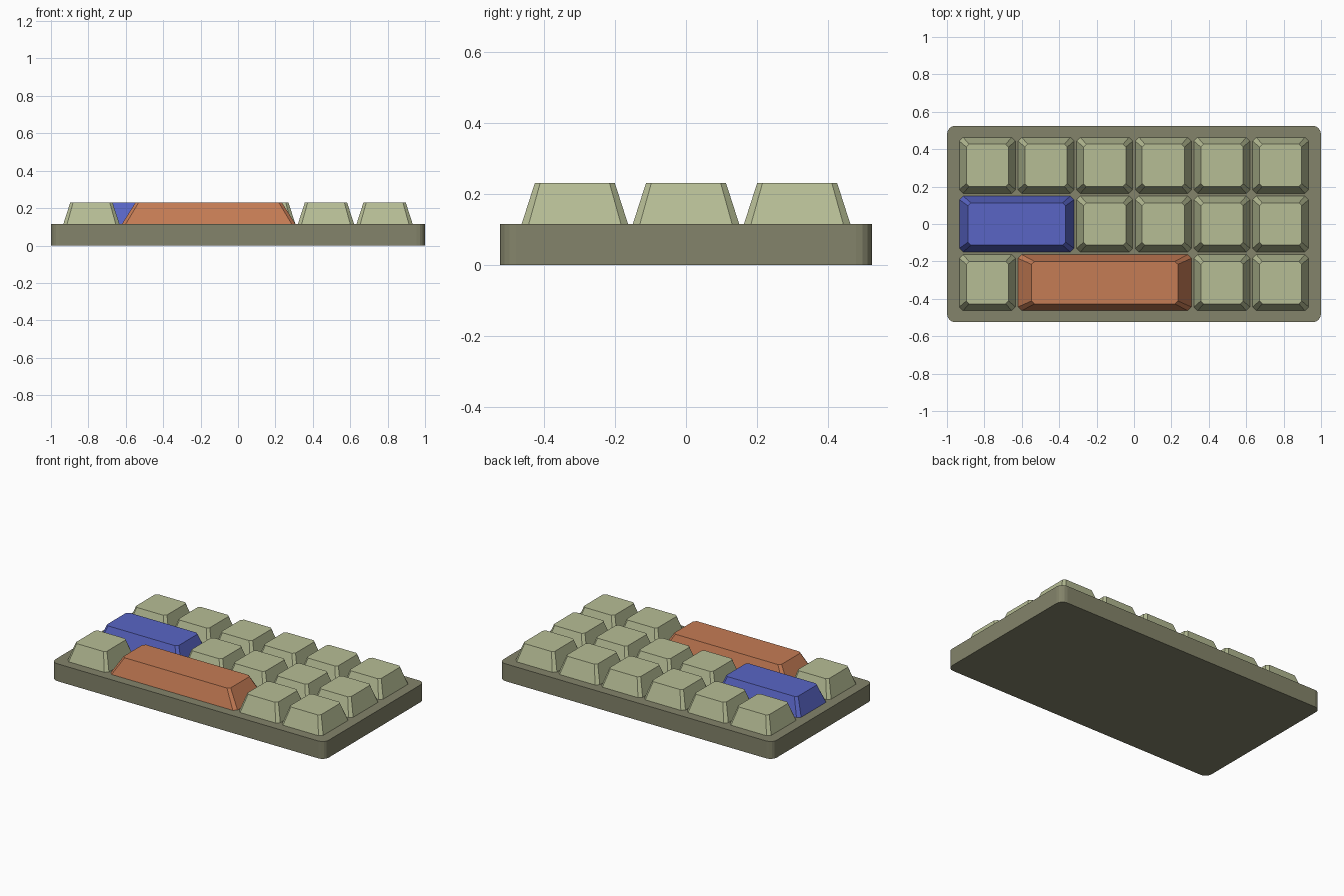
import bpy, bmesh, math

if "Cube" in bpy.data.objects:
    bpy.data.objects.remove(bpy.data.objects["Cube"])

PITCH = 0.3135     # key spacing
KEY = 0.30         # key footprint
Z0, Z1 = 0.115, 0.23


def material(name, rgb):
    m = bpy.data.materials.new(name)
    m.diffuse_color = (*rgb, 1)
    m.use_nodes = True
    m.node_tree.nodes["Principled BSDF"].inputs["Base Color"].default_value = m.diffuse_color
    return m


BODY = material("body_olive", (0.23, 0.23, 0.145))
SAGE = material("key_sage", (0.47, 0.51, 0.30))
BLUE = material("key_blue", (0.10, 0.13, 0.56))
RUST = material("key_rust", (0.56, 0.20, 0.09))


def rounded_rect(hx, hy, r, segs):
    """Outline of a rectangle with rounded (or one-segment chamfered) corners."""
    pts = []
    for q, (sx, sy) in enumerate([(1, 1), (-1, 1), (-1, -1), (1, -1)]):
        for i in range(segs + 1):
            a = math.pi / 2 * (q + i / segs)
            pts.append((sx * (hx - r) + r * math.cos(a),
                        sy * (hy - r) + r * math.sin(a)))
    return pts


def loft(name, low, high, z0, z1, loc, mat):
    """Closed solid between two matching outlines."""
    bm = bmesh.new()
    a = [bm.verts.new((x, y, z0)) for x, y in low]
    b = [bm.verts.new((x, y, z1)) for x, y in high]
    n = len(a)
    bm.faces.new(a[::-1])
    bm.faces.new(b)
    for i in range(n):
        j = (i + 1) % n
        bm.faces.new((a[i], a[j], b[j], b[i]))
    mesh = bpy.data.meshes.new(name)
    bm.to_mesh(mesh)
    bm.free()
    mesh.materials.append(mat)
    ob = bpy.data.objects.new(name, mesh)
    ob.location = (loc[0], loc[1], 0)
    bpy.context.collection.objects.link(ob)


def keycap(name, col, row, span, inset, mat):
    """Tapered key with chamfered corners, covering span columns from col."""
    hx = (KEY + (span - 1) * PITCH) / 2
    hy = KEY / 2
    low = rounded_rect(hx, hy, 0.02, 1)
    sx, sy = (hx - inset) / hx, (hy - 0.037) / hy
    high = [(x * sx, y * sy) for x, y in low]
    x = (col + (span - 1) / 2 - 2.5) * PITCH
    loft(name, low, high, Z0, Z1, (x, (1 - row) * PITCH), mat)


# Case
outline = rounded_rect(1.0, 0.525, 0.045, 4)
loft("case", outline, outline, 0, Z0, (0, 0), BODY)

# Wide keys
keycap("wide_key_blue", 0, 1, 2, 0.045, BLUE)
keycap("long_key_rust", 1, 2, 3, 0.072, RUST)

# Single keys
for row, cols in enumerate([range(6), range(2, 6), (0, 4, 5)]):
    for col in cols:
        keycap(f"key_{row}_{col}", col, row, 1, 0.037, SAGE)
